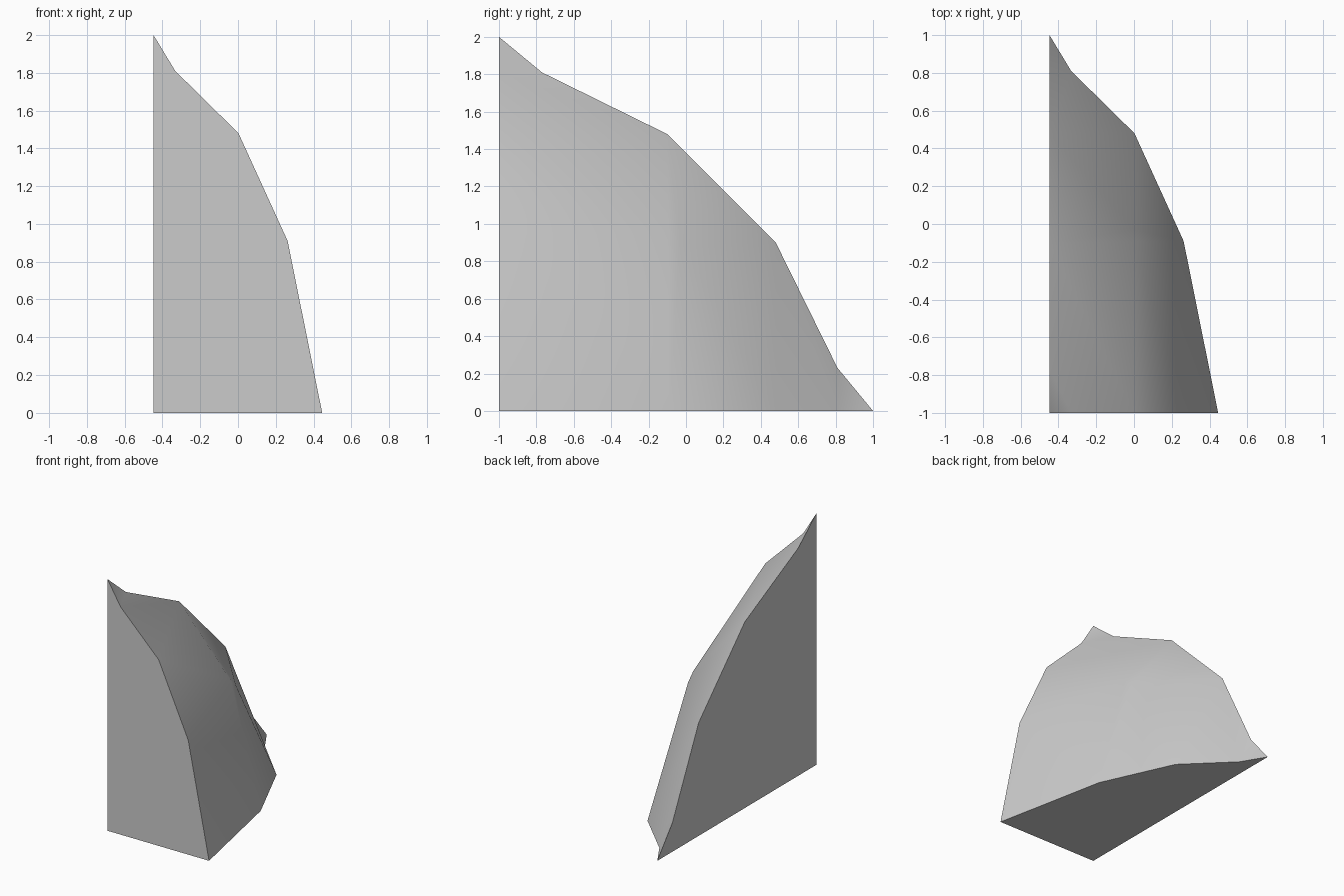
import bpy, bmesh, math
from mathutils import Vector

cube = bpy.data.objects.get("Cube")
if cube:
    bpy.data.objects.remove(cube, do_unlink=True)

# One stone grey material
stone = bpy.data.materials.new("stone_grey")
stone.use_nodes = True
grey = (0.6, 0.6, 0.6, 1)
stone.diffuse_color = grey
stone.node_tree.nodes["Principled BSDF"].inputs["Base Color"].default_value = grey

# Upper half of the boulder, measured from its square corner;
# the lower half is the same with y and z swapped
UPPER = {
    "tip": (0, 0, 2),
    "front_neck": (0.115, 0, 1.81),
    "front_shoulder": (0.45, 0, 1.48),
    "front_bulge": (0.71, 0, 0.91),
    "side_neck": (0, 0.23, 1.81),
    "side_shoulder": (0, 0.9, 1.48),
    "crown": (0.45, 0.905, 0.97),
}
ORIGIN = Vector((-0.4475, -1, 0))

bm = bmesh.new()


def add_vert(p):
    return bm.verts.new(ORIGIN + Vector(p))


up = {k: add_vert(p) for k, p in UPPER.items()}
low = {k: add_vert((x, z, y)) for k, (x, y, z) in UPPER.items()}
corner = add_vert((0, 0, 0))
toe = add_vert((0.893, 0, 0))

for h in (up, low):
    # Flat cap: front on one half, base on the other
    bm.faces.new([corner, toe, h["front_bulge"], h["front_shoulder"],
                  h["front_neck"], h["tip"]])
    # Rough outer surface
    for names in (("tip", "front_neck", "side_neck"),
                  ("front_neck", "front_shoulder", "side_shoulder", "side_neck"),
                  ("front_shoulder", "crown", "side_shoulder"),
                  ("front_shoulder", "front_bulge", "crown")):
        bm.faces.new([h[n] for n in names])

# Faces joining the two halves
bm.faces.new([up["side_shoulder"], up["crown"], low["crown"], low["side_shoulder"]])
bm.faces.new([up["crown"], up["front_bulge"], low["front_bulge"], low["crown"]])
bm.faces.new([up["front_bulge"], toe, low["front_bulge"]])

# Flat side cap
bm.faces.new([corner, up["tip"], up["side_neck"], up["side_shoulder"],
              low["side_shoulder"], low["side_neck"], low["tip"]])

bmesh.ops.recalc_face_normals(bm, faces=bm.faces)
mesh = bpy.data.meshes.new("rock_corner")
bm.to_mesh(mesh)
bm.free()

rock = bpy.data.objects.new("rock_corner", mesh)
bpy.context.collection.objects.link(rock)
mesh.materials.append(stone)

# Smooth outer surface with crisp cap edges
for o in bpy.context.selected_objects:
    o.select_set(False)
rock.select_set(True)
bpy.context.view_layer.objects.active = rock
bpy.ops.object.shade_smooth_by_angle(angle=math.radians(40))
